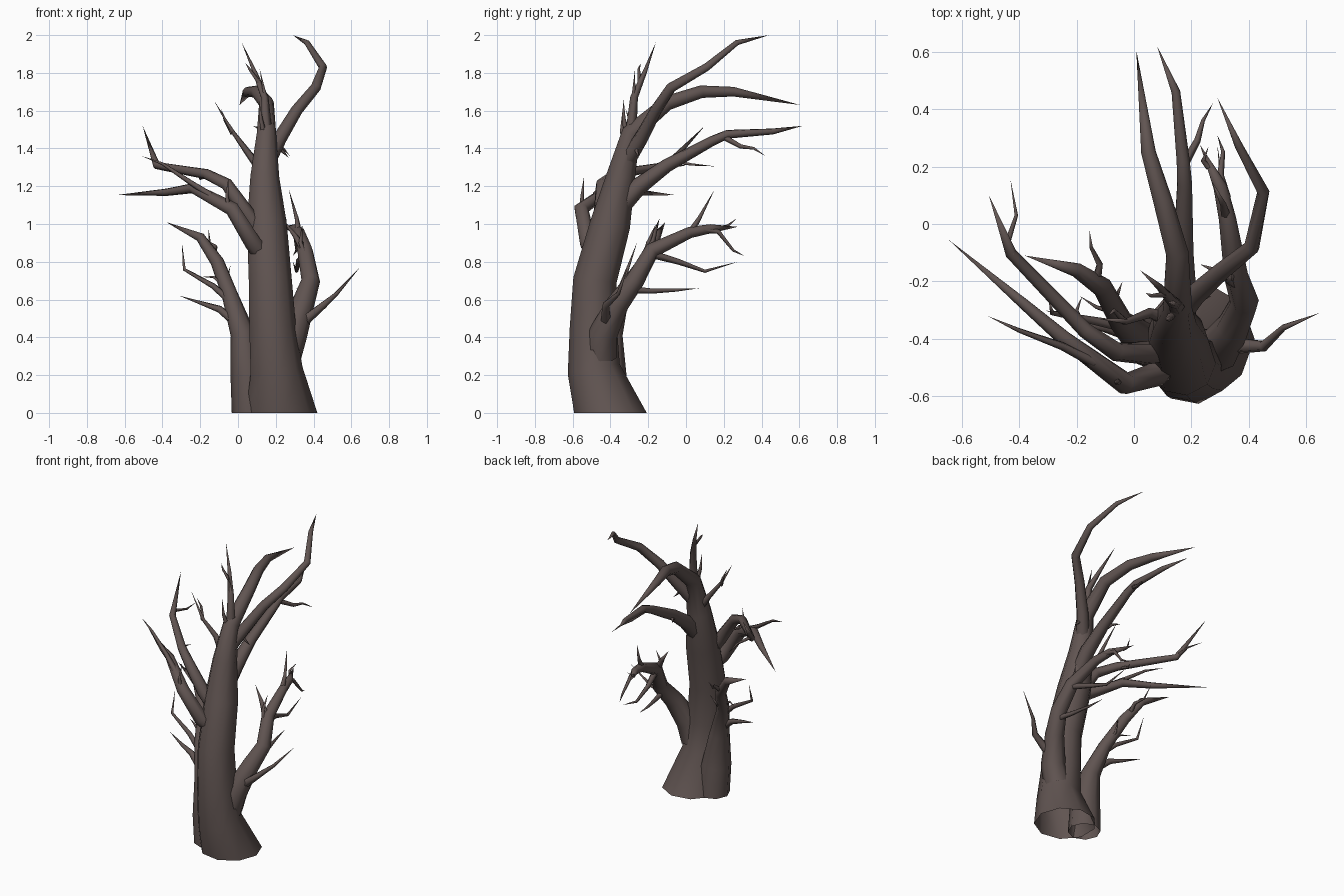
import bpy, bmesh, math
from mathutils import Vector

bark = bpy.data.materials.new("dark bark")
bark.diffuse_color = (0.118, 0.089, 0.083, 1)


def limb(name, sides, pts):
    """Tapered tube through points (x, y, z, radius); radius 0 closes to a spike."""
    bm = bmesh.new()
    P = [Vector(p[:3]) for p in pts]
    n = len(P)
    rings, u = [], Vector((1, 0, 0))
    for i, p in enumerate(P):
        a, b = P[max(i - 1, 0)], P[min(i + 1, n - 1)]
        t = (p - a).normalized() + (b - p).normalized()
        if p.z == 0:
            t = Vector((0, 0, 1))          # flat ring on the ground
        t.normalize()
        u = u - t * u.dot(t)
        if u.length < 0.05:
            u = t.orthogonal()
        u.normalize()
        v = t.cross(u)
        r = pts[i][3]
        if r == 0:
            rings.append([bm.verts.new(p)])
        else:
            rings.append([bm.verts.new(p + r * (u * math.cos(k * math.tau / sides) + v * math.sin(k * math.tau / sides)))
                          for k in range(sides)])
    for A, B in zip(rings, rings[1:]):
        for k in range(sides):
            j = (k + 1) % sides
            bm.faces.new((A[k], A[j], B[0]) if len(B) == 1 else (A[k], A[j], B[j], B[k]))
    for f in bm.faces:
        f.smooth = True
    me = bpy.data.meshes.new(name)
    bm.to_mesh(me)
    bm.free()
    me.materials.append(bark)
    bpy.context.collection.objects.link(bpy.data.objects.new(name, me))


def twig(name, r, *pts, sides=5):
    """Limb whose radius tapers evenly from r to a point."""
    n = len(pts) - 1
    limb(name, sides, [(*p, r * (1 - i / n) ** 0.8 if i < n else 0) for i, p in enumerate(pts)])


# trunk, running on into the top rear branch
limb("trunk", 9, [(.225, -.40, 0, .195), (.20, -.488, .23, .142), (.18, -.49, .45, .127), (.168, -.482, .7, .117),
                  (.15, -.40, 1.0, .108), (.14, -.345, 1.25, .078), (.15, -.29, 1.48, .052),
                  (.15, -.10, 1.64, .04), (.10, .08, 1.70, .034), (.05, .25, 1.70, .026), (.008, .605, 1.63, 0)])

# second stem on the left with its twigs
limb("left_stem", 8, [(.07, -.40, 0, .103), (.055, -.41, .2, .095), (.025, -.40, .42, .065), (-.045, -.34, .63, .042),
                      (-.11, -.22, .80, .036), (-.20, -.16, .93, .026), (-.38, -.11, 1.01, 0)])
twig("left_twig_a", .022, (-.03, -.36, .58), (-.13, -.34, .67), (-.285, -.31, .76), (-.297, -.26, .90))
twig("left_twig_b", .027, (0, -.39, .47), (-.10, -.36, .55), (-.19, -.34, .58), (-.31, -.30, .62))
twig("left_twig_c", .016, (-.13, -.19, .84), (-.12, -.14, .88), (-.15, -.08, .90), (-.155, -.02, .97))
twig("left_twig_d", .012, (-.06, -.31, .66), (-.13, -.29, .72), (-.19, -.25, .72))
twig("left_twig_e", .014, (-.05, -.33, .63), (-.06, -.25, .70), (-.04, -.20, .78))

# two big limbs reaching left
limb("left_front_limb", 7, [(.13, -.47, .84, .05), (.08, -.52, .90, .046), (-.03, -.555, 1.08, .04),
                            (-.24, -.40, 1.19, .028), (-.38, -.28, 1.168, .02), (-.645, -.055, 1.153, 0)])
twig("left_front_twig_a", .02, (-.14, -.48, 1.15), (-.25, -.425, 1.22), (-.40, -.37, 1.32), (-.51, -.32, 1.36))
twig("left_front_twig_b", .016, (-.05, -.55, 1.08), (-.06, -.55, 1.15), (-.05, -.54, 1.25))
limb("left_rear_limb", 7, [(.13, -.43, .94, .046), (.05, -.45, 1.05, .042), (-.06, -.445, 1.21, .034),
                           (-.17, -.37, 1.265, .028), (-.43, -.10, 1.31, .021), (-.505, .10, 1.52, 0)])
twig("left_rear_twig_a", .016, (-.42, -.11, 1.31), (-.44, -.06, 1.33), (-.41, .03, 1.315), (-.43, .155, 1.305))
twig("left_rear_twig_b", .012, (-.18, -.36, 1.26), (-.20, -.30, 1.24), (-.18, -.25, 1.24))

# lower right limb and its twigs
limb("right_limb", 8, [(.25, -.45, .30, .085), (.29, -.44, .42, .078), (.345, -.36, .58, .06), (.385, -.27, .70, .05),
                       (.355, -.18, .86, .042), (.325, .02, .955, .03), (.30, .13, .975, .024), (.23, .275, .985, 0)])
twig("right_side_branch", .035, (.29, -.42, .44), (.365, -.425, .50), (.45, -.425, .57), (.52, -.36, .63), (.645, -.31, .77))
twig("right_twig_a", .02, (.32, .02, .95), (.31, .07, 1.03), (.27, .15, 1.18))
twig("right_twig_b", .018, (.32, .09, .97), (.30, .17, .96), (.31, .25, .86), (.29, .31, .83))
twig("right_twig_c", .022, (.36, -.18, .84), (.32, -.04, .80), (.31, .10, .75), (.29, .275, .80))
twig("right_twig_d", .02, (.38, -.28, .65), (.36, -.18, .645), (.33, -.05, .65), (.31, .07, .66))
twig("right_twig_e", .024, (.35, -.19, .86), (.30, -.17, .94), (.23, -.14, 1.03))
twig("right_twig_f", .02, (.37, -.22, .80), (.33, -.20, .90), (.34, -.16, 1.0))
twig("right_twig_g", .014, (.26, .20, .98), (.24, .22, .99), (.26, .27, 1.03))

# upper limbs sweeping to the rear
limb("rear_limb", 7, [(.16, -.36, 1.08, .055), (.17, -.25, 1.2, .048), (.17, -.10, 1.31, .037), (.175, .14, 1.44, .027),
                      (.17, .22, 1.475, .024), (.145, .46, 1.49, .016), (.08, .62, 1.52, 0)])
twig("rear_twig_a", .017, (.17, .20, 1.46), (.22, .29, 1.41), (.24, .36, 1.40), (.275, .42, 1.36))
twig("rear_twig_b", .016, (.17, -.14, 1.28), (.14, -.05, 1.31), (.10, -.0, 1.31))
limb("top_limb", 7, [(.16, -.31, 1.34, .045), (.22, -.24, 1.45, .038), (.31, -.16, 1.6, .032), (.41, -.08, 1.72, .028),
                     (.45, .11, 1.83, .022), (.365, .27, 1.96, .015), (.29, .44, 2.0, 0)])
twig("top_twig", .014, (.20, -.27, 1.42), (.24, -.26, 1.38), (.27, -.25, 1.35))

# fine leader shoots at the crown
twig("leader_shoot_a", .03, (.15, -.29, 1.5), (.14, -.275, 1.67), (.09, -.22, 1.80), (.02, -.16, 1.96))
twig("leader_shoot_b", .024, (.14, -.29, 1.5), (.15, -.28, 1.64), (.115, -.27, 1.82))
twig("leader_shoot_c", .018, (.14, -.31, 1.46), (.12, -.33, 1.56), (.11, -.33, 1.66))
twig("leader_shoot_d", .012, (.11, -.245, 1.75), (.06, -.25, 1.82), (.04, -.24, 1.85))
twig("crown_left_shoot", .026, (.11, -.33, 1.30), (.05, -.31, 1.38), (-.03, -.34, 1.49), (-.125, -.33, 1.65))
twig("crown_left_twig", .013, (-.03, -.34, 1.48), (-.07, -.30, 1.55), (-.09, -.32, 1.61))
